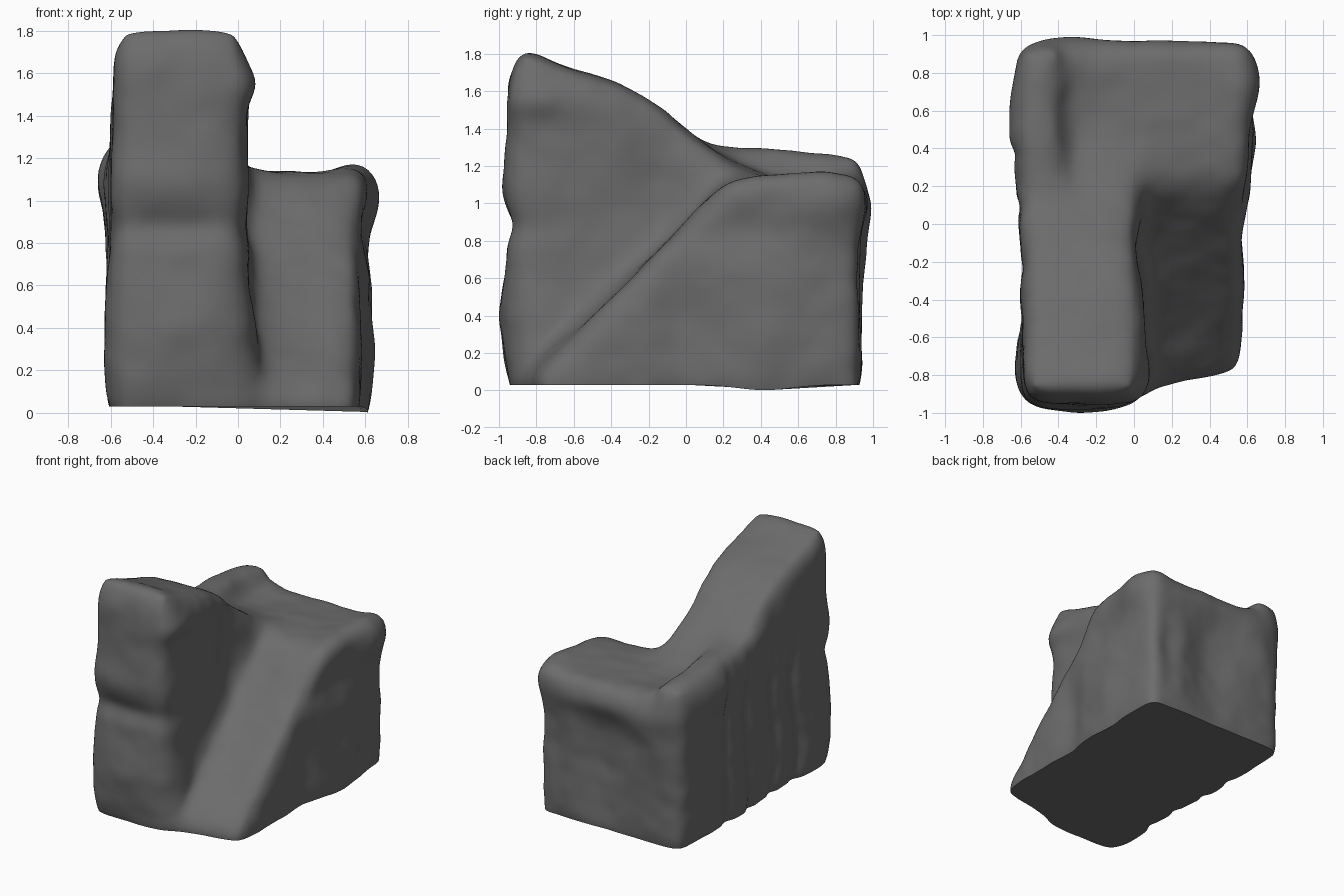
import bpy, bmesh, math
from mathutils import noise

cube = bpy.data.objects.get("Cube")
if cube:
    bpy.data.objects.remove(cube, do_unlink=True)

FLOOR = 0.03
UNDER = -0.05
stone = bpy.data.materials.new("dark grey stone")
stone.use_nodes = True
COLOUR = (0.15, 0.15, 0.15, 1)
stone.diffuse_color = COLOUR
stone.node_tree.nodes["Principled BSDF"].inputs["Base Color"].default_value = COLOUR

bm = bmesh.new()


def slab(x0, x1, top, skew=0.0):
    """Extrude a side profile (y, z along the top) across x, down below the floor."""
    outline = [(top[0][0], UNDER)] + top + [(top[-1][0], UNDER)]
    a, b = [[bm.verts.new((x, y + (shift if y < -0.3 else 0), z)) for y, z in outline]
            for x, shift in ((x0, skew), (x1, 0))]
    n = len(outline)
    faces = [bm.faces.new(a), bm.faces.new(b[::-1])]
    for i in range(n):
        j = (i + 1) % n
        faces.append(bm.faces.new((a[j], a[i], b[i], b[j])))
    bmesh.ops.recalc_face_normals(bm, faces=faces)


# tall crag with its sloping back
slab(-0.595, 0.045, [(-0.955, 1.7), (-0.87, 1.83), (-0.65, 1.73), (-0.4, 1.66), (-0.15, 1.53),
                     (0.05, 1.35), (0.25, 1.22), (0.45, 1.125), (0.93, 1.125)])
# ramp running up to the platform
slab(-0.1, 0.58, [(-0.79, 0.09), (0.22, 1.13), (0.93, 1.13)], skew=-0.13)
# wider back block
slab(-0.62, 0.61, [(0.02, 0.83), (0.24, 1.125), (0.94, 1.125)])
# raised rim on the platform
slab(-0.62, -0.38, [(0.0, 1.37), (0.2, 1.3), (0.5, 1.3), (0.94, 1.25)])

mesh = bpy.data.meshes.new("stone_outcrop")
bm.to_mesh(mesh)
bm.free()
rock = bpy.data.objects.new("stone_outcrop", mesh)
bpy.context.collection.objects.link(rock)

# fuse the blocks and wear down their edges
fuse = rock.modifiers.new("fuse", "REMESH")
fuse.mode = "VOXEL"
fuse.voxel_size = 0.024
wear = rock.modifiers.new("wear", "SMOOTH")
wear.factor = 0.5
wear.iterations = 140
graph = bpy.context.evaluated_depsgraph_get()
worn = bpy.data.meshes.new_from_object(rock.evaluated_get(graph))
rock.modifiers.clear()
rock.data = worn

# hollows (negative) and bulges: centre, reach, amount
DENTS = [
    # tall front
    ((-0.3, -0.95, 0.88), (0.4, 0.2, 0.08), -0.035),
    ((-0.3, -1, 0.4), (0.4, 0.2, 0.25), 0.04),
    ((-0.3, -1, 1.1), (0.4, 0.2, 0.14), 0.03),
    ((0.08, -0.8, 1.55), (0.1, 0.3, 0.1), 0.045),
    ((0.06, -0.8, 0.35), (0.08, 0.15, 0.3), 0.03),
    # wall above the ramp
    ((0.05, -0.15, 1.1), (0.1, 0.15, 0.4), -0.04),
    # ramp side and platform edge
    ((0.6, 0.3, 0.85), (0.1, 0.25, 0.12), -0.03),
    ((0.6, 0.0, 0.3), (0.1, 0.14, 0.4), -0.03),
    ((0.6, 0.45, 0.3), (0.1, 0.2, 0.35), 0.03),
    ((0.6, 0.75, 1), (0.12, 0.2, 0.15), 0.05),
    ((0.55, 0.55, 1.13), (0.12, 0.4, 0.1), 0.04),
    # back
    ((0.05, 1, 0.55), (0.2, 0.2, 0.4), -0.06),
    ((0.45, 1, 0.5), (0.09, 0.2, 0.3), -0.03),
    ((0, 1, 1), (0.6, 0.2, 0.13), 0.05),
    ((-0.4, 1, 0.9), (0.15, 0.2, 0.4), 0.03),
    # long side
    ((-0.62, 0.55, 1.1), (0.1, 0.25, 0.15), 0.04),
    ((-0.62, -0.75, 0.35), (0.1, 0.18, 0.4), 0.04),
]
GROOVES = (0.36, 0.1, -0.22, -0.48)


def bump(value, reach):
    return math.exp(-(value / reach) ** 2)


def sculpt(p, n):
    amount = 0.01 * noise.noise(p * 4) + 0.005 * noise.noise(p * 8)
    for centre, reach, depth in DENTS:
        amount += depth * math.prod(bump(p[i] - centre[i], reach[i]) for i in range(3))
    # upright fissures along the long side, fading towards the top
    if n.x < 0 and p.x < -0.4:
        wander = 0.06 * noise.noise(p * 2)
        fade = -n.x * bump(max(p.z - 0.8, 0), 0.4)
        amount -= fade * sum(0.025 * bump(p.y + wander - y, 0.05) for y in GROOVES)
    return p + n * amount


bm = bmesh.new()
bm.from_mesh(worn)
bm.normal_update()
moved = [sculpt(v.co, v.normal) for v in bm.verts]
for v, co in zip(bm.verts, moved):
    v.co = co

# flat underside
cut = bmesh.ops.bisect_plane(bm, geom=bm.verts[:] + bm.edges[:] + bm.faces[:],
                             plane_co=(0, 0, FLOOR), plane_no=(0, 0, 1), clear_inner=True)
rim = [e for e in cut["geom_cut"] if isinstance(e, bmesh.types.BMEdge)]
bmesh.ops.holes_fill(bm, edges=rim, sides=0)
# the lowest toe of the rock
for v in bm.verts:
    if v.co.z < 0.2:
        near = bump(v.co.x - 0.58, 0.15) * bump(v.co.y - 0.42, 0.2)
        v.co.z -= FLOOR * near * (0.2 - v.co.z) / (0.2 - FLOOR)
bmesh.ops.recalc_face_normals(bm, faces=bm.faces[:])
bm.to_mesh(worn)
bm.free()
worn.materials.clear()
worn.materials.append(stone)

bpy.ops.object.select_all(action="DESELECT")
rock.select_set(True)
bpy.context.view_layer.objects.active = rock
bpy.ops.object.shade_smooth_by_angle(angle=math.radians(50))
